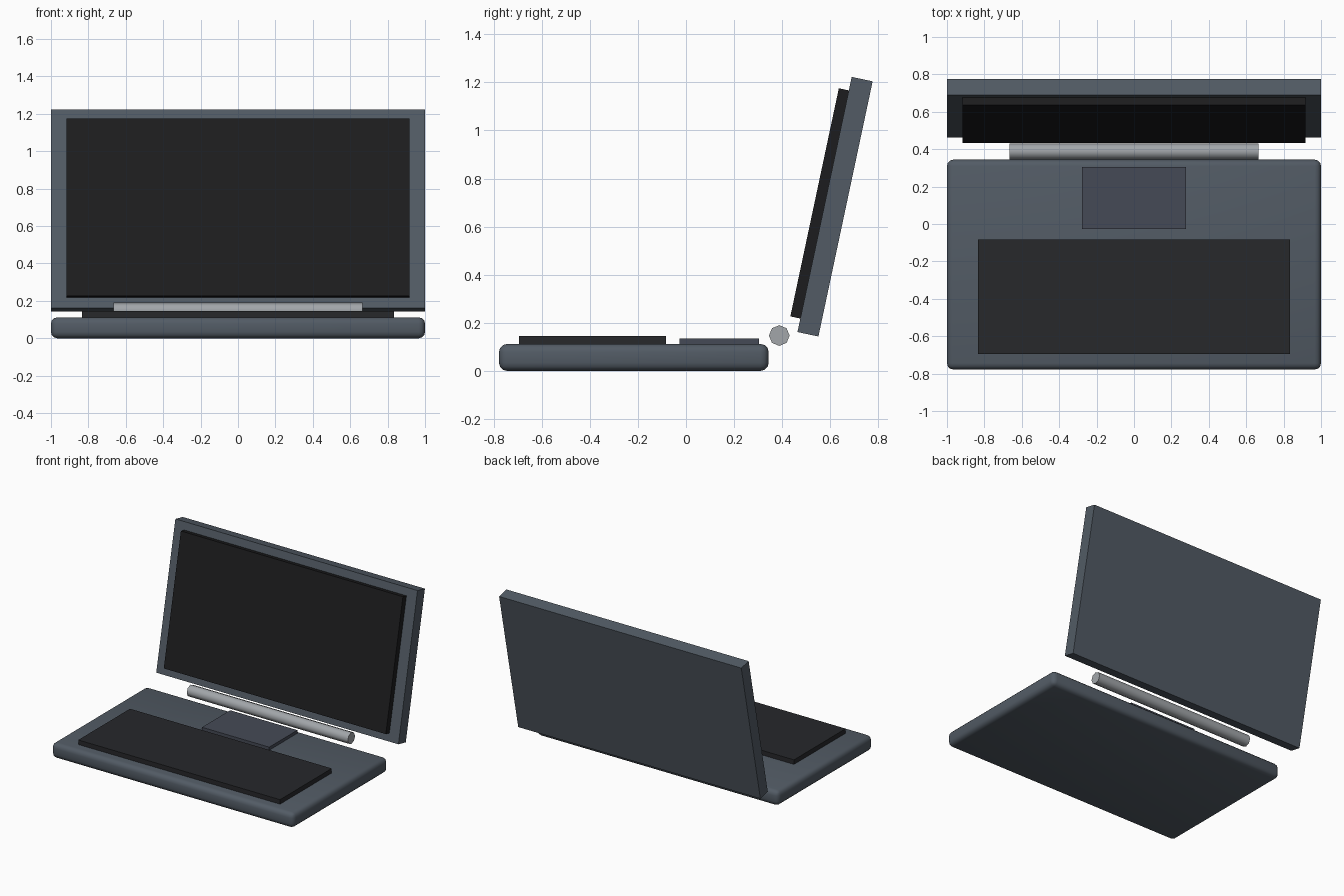
import bpy
from math import radians, sin, cos, pi
from mathutils import Vector

if "Cube" in bpy.data.objects:
    bpy.data.objects.remove(bpy.data.objects["Cube"])


def material(name, rgb):
    m = bpy.data.materials.new(name)
    m.diffuse_color = (*rgb, 1)
    m.use_nodes = True
    m.node_tree.nodes["Principled BSDF"].inputs["Base Color"].default_value = m.diffuse_color
    return m


SLATE = material("slate", (0.085, 0.105, 0.13))
PAD = material("pad_slate", (0.06, 0.068, 0.092))
KEYS = material("key_black", (0.02, 0.021, 0.024))
GLASS = material("screen_black", (0.012, 0.012, 0.013))
METAL = material("hinge_metal", (0.36, 0.38, 0.4))


def box(name, centre, size, mat, tilt=0):
    bpy.ops.mesh.primitive_cube_add(size=1, location=centre, rotation=(tilt, 0, 0))
    ob = bpy.context.object
    ob.name = name
    ob.scale = size
    bpy.ops.object.transform_apply(location=False, rotation=False, scale=True)
    ob.data.materials.append(mat)
    return ob


# Rounded base
base = box("base", (0, -0.217, 0.056), (2, 1.122, 0.112), SLATE)
bevel = base.modifiers.new("rounded_edges", "BEVEL")
bevel.width = 0.034
bevel.segments = 3
bpy.ops.object.modifier_apply(modifier=bevel.name)
bpy.ops.object.shade_smooth_by_angle(angle=radians(40))

# Keyboard and trackpad slabs on the base
box("keyboard", (0, -0.389, 0.126), (1.666, 0.61, 0.04), KEYS)
box("trackpad", (0, 0.138, 0.12), (0.555, 0.332, 0.03), PAD)

# Hinge bar
bpy.ops.mesh.primitive_cylinder_add(vertices=8, radius=0.043, depth=1.33,
                                    location=(0, 0.388, 0.147), rotation=(0, pi / 2, 0))
hinge = bpy.context.object
hinge.name = "hinge"
hinge.data.materials.append(METAL)
bpy.ops.object.shade_smooth_by_angle(angle=radians(50))

# Lid leaning back, with the screen raised from its front face
lean = radians(12)
lid_centre = Vector((0, 0.62, 0.683))
forward = Vector((0, -cos(lean), sin(lean)))
box("lid", lid_centre, (2, 0.089, 1.085), SLATE, -lean)
box("screen", lid_centre + forward * 0.0645, (1.834, 0.045, 0.97), GLASS, -lean)
